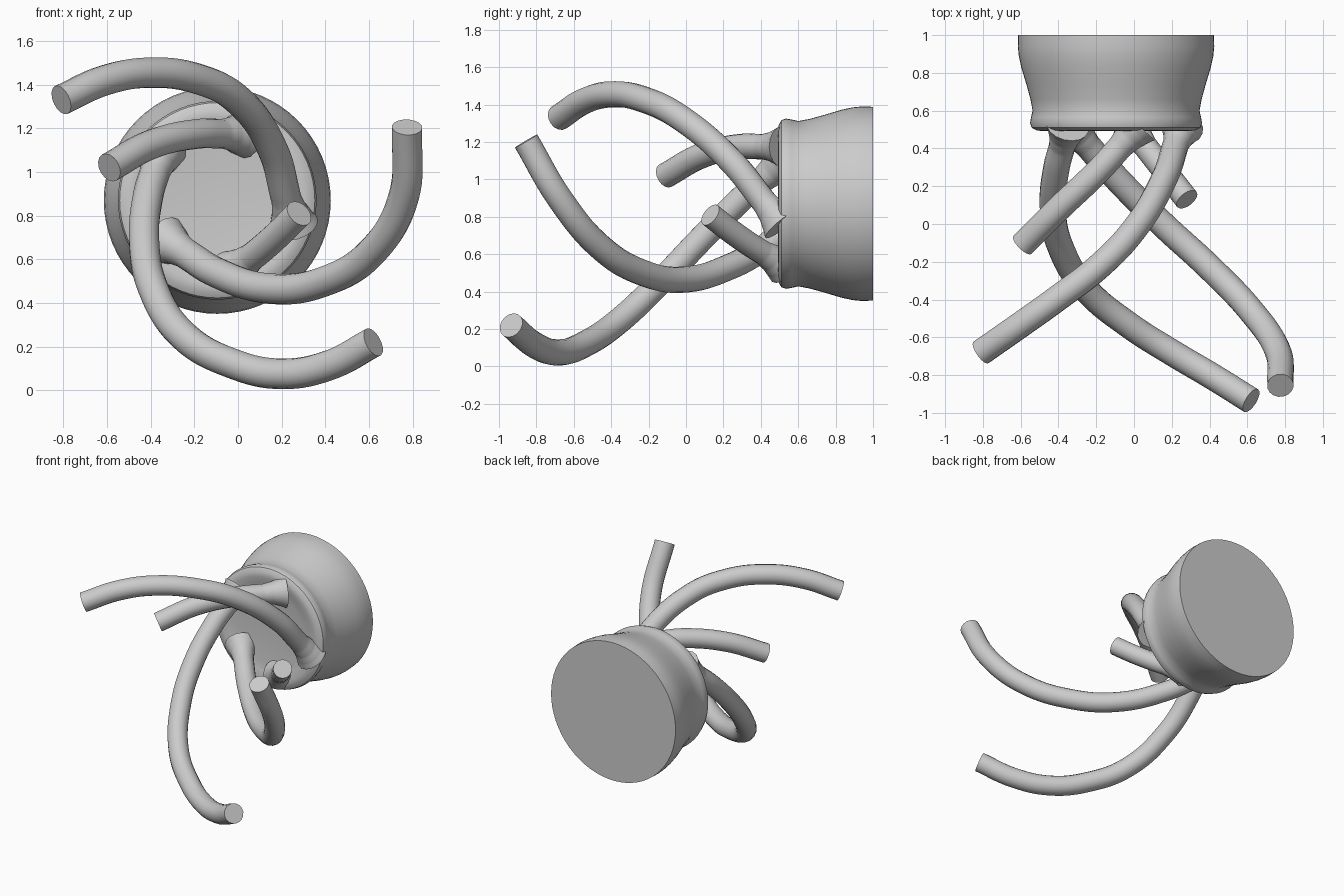
import bpy, bmesh, math
from mathutils import Vector, Matrix

if "Cube" in bpy.data.objects:
    bpy.data.objects.remove(bpy.data.objects["Cube"])

CX, CZ = -0.095, 0.87   # axis of the round base


def smooth(obj):
    bpy.ops.object.select_all(action='DESELECT')
    obj.select_set(True)
    bpy.context.view_layer.objects.active = obj
    bpy.ops.object.shade_smooth_by_angle(angle=math.radians(40))


def lathe(name, profile, steps=64):
    """Spin a (radius, y) profile round the y axis."""
    bm = bmesh.new()
    vs = [bm.verts.new((r, y, 0)) for r, y in profile]
    es = [bm.edges.new(p) for p in zip(vs, vs[1:])]
    bmesh.ops.spin(bm, geom=vs + es, cent=(0, 0, 0), axis=(0, 1, 0),
                   angle=math.tau, steps=steps)
    bmesh.ops.remove_doubles(bm, verts=bm.verts, dist=1e-4)
    bmesh.ops.recalc_face_normals(bm, faces=bm.faces)
    bmesh.ops.translate(bm, verts=bm.verts, vec=(CX, 0, CZ))
    me = bpy.data.meshes.new(name)
    bm.to_mesh(me)
    bm.free()
    obj = bpy.data.objects.new(name, me)
    bpy.context.collection.objects.link(obj)
    smooth(obj)


def tentacle(name, pts, radius=0.07):
    """Capped tube along a smooth path, flared where it leaves the base."""
    p = [Vector(q) for q in pts]
    d = (p[0] - p[1]).normalized()
    path = [(p[0] + d * 0.04, 1.65), (p[0], 1.4), (p[0] - d * 0.05, 1.15),
            (p[0] - d * 0.11, 1.0)] + [(q, 1.0) for q in p[1:]]
    cu = bpy.data.curves.new(name, 'CURVE')
    cu.dimensions = '3D'
    cu.bevel_depth = radius
    cu.bevel_resolution = 6
    cu.resolution_u = 10
    cu.use_fill_caps = True
    sp = cu.splines.new('BEZIER')
    sp.bezier_points.add(len(path) - 1)
    for bp, (co, r) in zip(sp.bezier_points, path):
        bp.co = co
        bp.radius = r
        bp.handle_left_type = bp.handle_right_type = 'AUTO'
    obj = bpy.data.objects.new(name, cu)
    bpy.context.collection.objects.link(obj)
    bpy.ops.object.select_all(action='DESELECT')
    obj.select_set(True)
    bpy.context.view_layer.objects.active = obj
    bpy.ops.object.convert(target='MESH')
    obj = bpy.context.view_layer.objects.active
    # weld the end caps to the tube
    bm = bmesh.new()
    bm.from_mesh(obj.data)
    bmesh.ops.remove_doubles(bm, verts=bm.verts, dist=1e-4)
    bmesh.ops.recalc_face_normals(bm, faces=bm.faces)
    bm.to_mesh(obj.data)
    bm.free()
    smooth(obj)


# round base with a rolled front lip and flat back
lathe("base", [(0, 0.515), (0.28, 0.515), (0.34, 0.505), (0.385, 0.492), (0.42, 0.495),
               (0.447, 0.51), (0.455, 0.535), (0.45, 0.565), (0.442, 0.60),
               (0.453, 0.66), (0.475, 0.74), (0.502, 0.83), (0.515, 0.89),
               (0.52, 0.94), (0.518, 1.0), (0, 1.0)])

# five swirling tentacles, listed from the base to the tip
tentacle("upper_long_tentacle", [
    (0.245, 0.49, 0.79), (0.16, 0.24, 1.10), (0.0, -0.03, 1.33),
    (-0.18, -0.22, 1.425), (-0.4, -0.39, 1.455), (-0.61, -0.54, 1.42),
    (-0.81, -0.68, 1.33)])
tentacle("upper_short_tentacle", [
    (0.0, 0.49, 1.175), (-0.18, 0.29, 1.175), (-0.4, 0.08, 1.125),
    (-0.59, -0.11, 1.02)], 0.068)
tentacle("lower_short_tentacle", [
    (0.0, 0.49, 0.56), (0.1, 0.36, 0.64), (0.19, 0.245, 0.72),
    (0.28, 0.13, 0.81)], 0.065)
tentacle("right_long_tentacle", [
    (-0.31, 0.49, 0.67), (-0.1, 0.25, 0.54), (0.15, 0.0, 0.465),
    (0.4, -0.23, 0.50), (0.62, -0.46, 0.64), (0.76, -0.67, 0.89),
    (0.775, -0.855, 1.205)])
tentacle("bottom_long_tentacle", [
    (-0.36, 0.49, 1.07), (-0.41, 0.3, 0.90), (-0.43, 0.08, 0.68),
    (-0.39, -0.12, 0.47), (-0.25, -0.35, 0.25), (-0.02, -0.54, 0.12),
    (0.2, -0.68, 0.075), (0.42, -0.81, 0.115), (0.62, -0.935, 0.22)])
